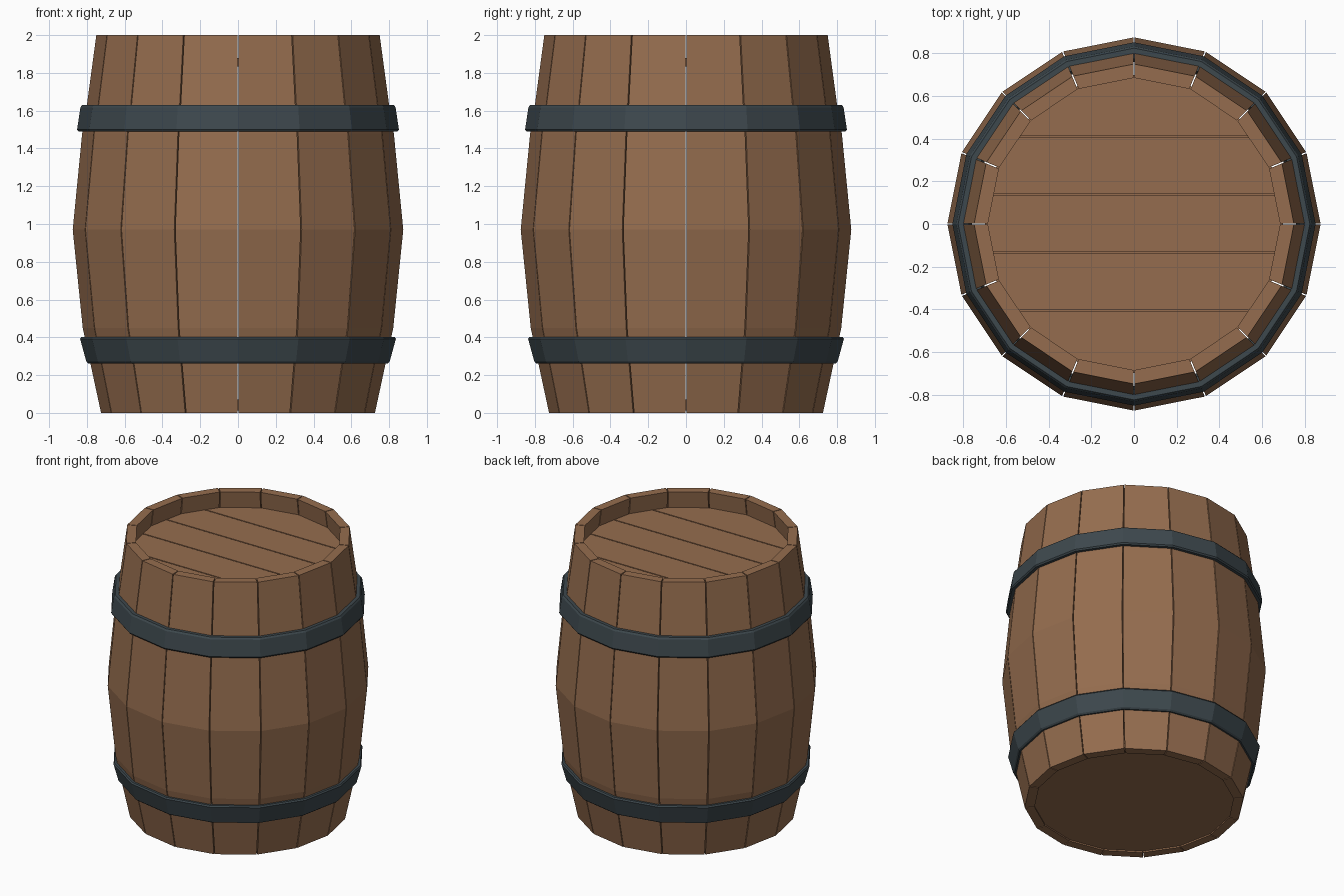
import bpy, bmesh, math

if "Cube" in bpy.data.objects:
    bpy.data.objects.remove(bpy.data.objects["Cube"])

SIDES = 16
STEP = 2 * math.pi / SIDES


def material(name, rgb):
    m = bpy.data.materials.new(name)
    m.diffuse_color = (*rgb, 1)
    m.use_nodes = True
    m.node_tree.nodes["Principled BSDF"].inputs["Base Color"].default_value = m.diffuse_color
    return m


WOOD = material("brown wood", (0.300, 0.152, 0.077))
IRON = material("dark iron", (0.047, 0.065, 0.075))


def finish(name, bm, mat):
    bmesh.ops.recalc_face_normals(bm, faces=bm.faces)
    mesh = bpy.data.meshes.new(name)
    bm.to_mesh(mesh)
    bm.free()
    mesh.materials.append(mat)
    ob = bpy.data.objects.new(name, mesh)
    bpy.context.collection.objects.link(ob)
    return ob


def stave(bm, loop, a0, a1, gap):
    # closed (r, z) section swept from a0 to a1, with sides pulled in by gap
    rings = []
    for a, s in ((a0, gap), (a1, -gap)):
        rings.append([bm.verts.new((r * math.cos(a) - s * math.sin(a),
                                    r * math.sin(a) + s * math.cos(a), z))
                      for r, z in loop])
    n = len(loop)
    for i in range(n):
        j = (i + 1) % n
        bm.faces.new((rings[0][i], rings[0][j], rings[1][j], rings[1][i]))
    # end caps as quads between the outer and inner profile
    for ring in rings:
        for i in range(n // 2 - 1):
            bm.faces.new((ring[i], ring[i + 1], ring[n - 2 - i], ring[n - 1 - i]))


def hoop(name, loop):
    bm = bmesh.new()
    rings = [[bm.verts.new((r * math.cos(k * STEP), r * math.sin(k * STEP), z))
              for r, z in loop] for k in range(SIDES)]
    n = len(loop)
    for k in range(SIDES):
        a, b = rings[k], rings[(k + 1) % SIDES]
        for i in range(n):
            j = (i + 1) % n
            bm.faces.new((a[i], a[j], b[j], b[i]))
    return finish(name, bm, IRON)


def disc(bm, r, z0, z1, y0=None, y1=None):
    # 16-sided slab, optionally cut to a plank between y0 and y1
    part = bmesh.new()
    vs = [part.verts.new((r * math.cos(k * STEP), r * math.sin(k * STEP), z0))
          for k in range(SIDES)]
    f = part.faces.new(vs)
    out = bmesh.ops.extrude_face_region(part, geom=[f])
    for v in out["geom"]:
        if isinstance(v, bmesh.types.BMVert):
            v.co.z = z1
    for y, ny in ((y0, -1), (y1, 1)):
        if y is None:
            continue
        cut = bmesh.ops.bisect_plane(
            part, geom=part.verts[:] + part.edges[:] + part.faces[:], dist=1e-5,
            plane_co=(0, y, 0), plane_no=(0, ny, 0), clear_outer=True)
        edges = [e for e in cut["geom_cut"] if isinstance(e, bmesh.types.BMEdge)]
        bmesh.ops.holes_fill(part, edges=edges)
    mesh = bpy.data.meshes.new("tmp")
    part.to_mesh(mesh)
    part.free()
    bm.from_mesh(mesh)
    bpy.data.meshes.remove(mesh)


# curved staves with thin open gaps
outer = [(0.725, 0), (0.822, 0.45), (0.875, 0.97), (0.825, 1.48), (0.80, 1.63), (0.75, 2.0)]
inner = [(r - 0.065, z) for r, z in reversed(outer)]
bm = bmesh.new()
for k in range(SIDES):
    stave(bm, outer + inner, k * STEP, (k + 1) * STEP, 0.003)
finish("staves", bm, WOOD)

# iron hoops with chamfered outer edges
hoop("lower_hoop", [(0.76, 0.262), (0.793, 0.262), (0.803, 0.272), (0.836, 0.392),
                    (0.829, 0.402), (0.79, 0.402)])
hoop("upper_hoop", [(0.80, 1.49), (0.845, 1.49), (0.852, 1.50), (0.834, 1.618),
                    (0.825, 1.63), (0.775, 1.63)])

# lid: five planks over a thin backing
bm = bmesh.new()
cuts = [-0.72, -0.407, -0.133, 0.137, 0.41, 0.72]
for a, b in zip(cuts, cuts[1:]):
    disc(bm, 0.70, 1.85, 1.88, a + 0.004, b - 0.004)
finish("lid_planks", bm, WOOD)
bm = bmesh.new()
disc(bm, 0.70, 1.835, 1.865)
finish("lid_backing", bm, WOOD)

# bottom head
bm = bmesh.new()
disc(bm, 0.668, 0.012, 0.07)
finish("bottom_head", bm, WOOD)
